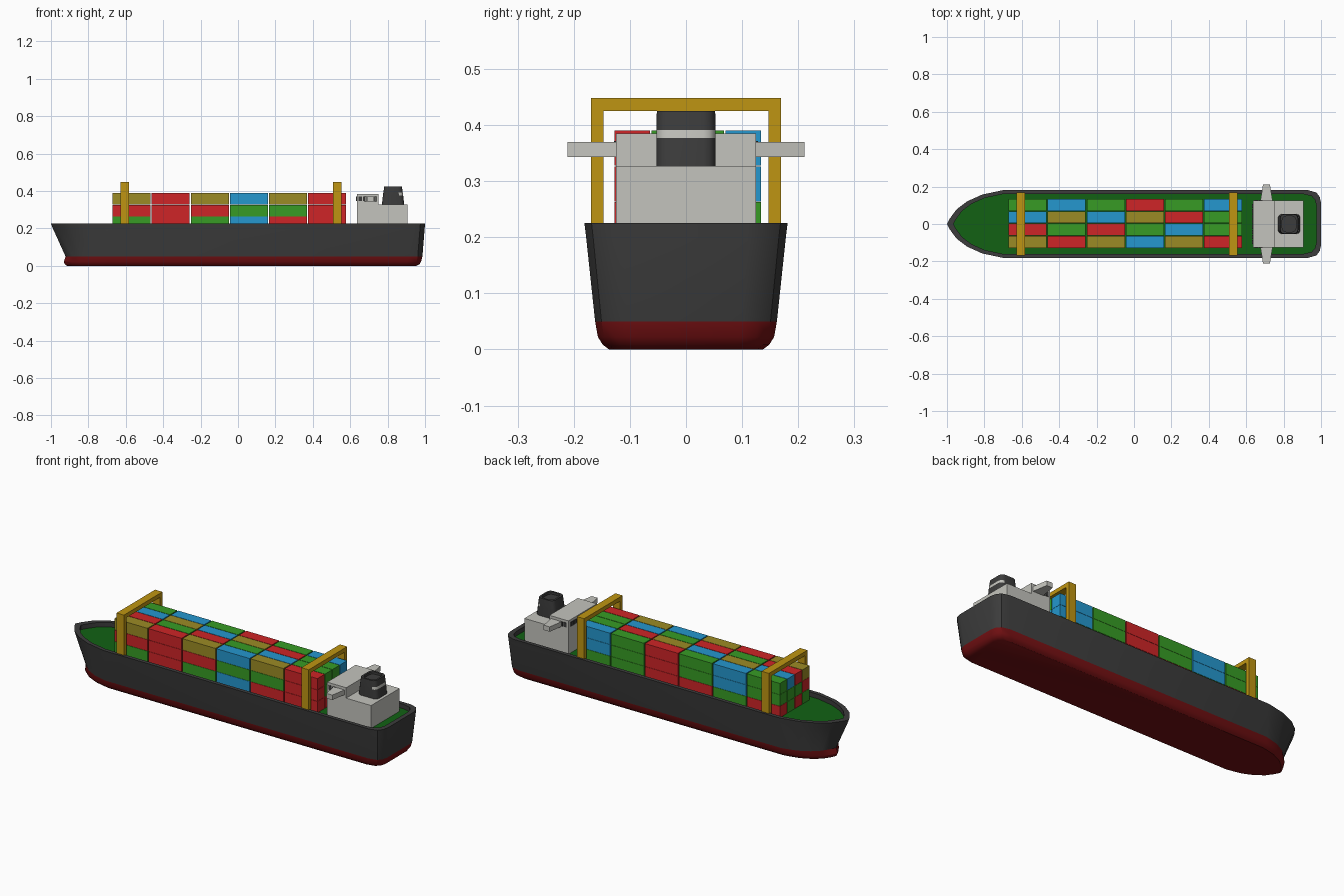
import bpy, bmesh, math, random
from mathutils import Vector

if "Cube" in bpy.data.objects:
    bpy.data.objects.remove(bpy.data.objects["Cube"])

random.seed(4)


def mat(name, r, g, b):
    m = bpy.data.materials.new(name)
    m.diffuse_color = (r, g, b, 1)
    m.use_nodes = True
    m.node_tree.nodes["Principled BSDF"].inputs["Base Color"].default_value = m.diffuse_color
    return m


DARK = mat("dark_grey", .045, .045, .045)
KEEL = mat("hull_red", .17, .005, .006)
DECK = mat("deck_green", .006, .12, .007)
PALE = mat("pale_grey", .55, .55, .51)
GOLD = mat("gantry_gold", .52, .30, .006)
BOX = {"R": mat("container_red", .62, .018, .02),
       "G": mat("container_green", .038, .33, .018),
       "B": mat("container_blue", .018, .31, .62),
       "Y": mat("container_olive", .33, .26, .018)}


def finish(name, bm, mats, smooth=None):
    bmesh.ops.recalc_face_normals(bm, faces=bm.faces)
    me = bpy.data.meshes.new(name)
    bm.to_mesh(me)
    bm.free()
    for m in mats:
        me.materials.append(m)
    ob = bpy.data.objects.new(name, me)
    bpy.context.collection.objects.link(ob)
    if smooth:
        bpy.ops.object.select_all(action='DESELECT')
        ob.select_set(True)
        bpy.context.view_layer.objects.active = ob
        bpy.ops.object.shade_smooth_by_angle(angle=math.radians(smooth))
    return ob


def add_box(bm, lo, hi):
    vs = bmesh.ops.create_cube(bm, size=1)["verts"]
    for v in vs:
        v.co = Vector([(lo[i] + hi[i]) / 2 + v.co[i] * (hi[i] - lo[i]) for i in range(3)])
    return vs


def box(name, lo, hi, m):
    bm = bmesh.new()
    add_box(bm, lo, hi)
    return finish(name, bm, [m])


def loft(bm, rings):
    """Skin closed rings of points, return vertex rings"""
    vr = [[bm.verts.new(p) for p in r] for r in rings]
    n = len(vr[0])
    for a, b in zip(vr, vr[1:]):
        for i in range(n):
            bm.faces.new((a[i], a[(i + 1) % n], b[(i + 1) % n], b[i]))
    return vr


# Hull: one plan outline, fitted to bow, stern and half width at each level
BOW = [(0, .0), (.05, .16), (.17, .43), (.36, .67), (.63, .87), (1, 1)]
STERN = [(.93, 1), (.975, .93), (.993, .8), (1, .62)]


def outline(z, xb, xs, hw):
    half = [(xb + (-.70 - xb) * a, hw * b) for a, b in BOW]
    half += [(xs - (1 - a), hw * b) for a, b in STERN]
    return [(x, y, z) for x, y in half] + [(x, -y, z) for x, y in half[:0:-1]]


levels = [(0, -.915, .955, .137), (.008, -.926, .970, .148), (.022, -.931, .979, .157),
          (.05, -.922, .986, .162), (.20, -.990, .998, .178), (.225, -1, 1, .181),
          (.225, -.965, .975, .160), (.20, -.965, .975, .160)]
bm = bmesh.new()
rings = loft(bm, [outline(*l) for l in levels])
bm.faces.new(rings[0])
deck = bm.faces.new(rings[-1])
for f in bm.faces:
    f.material_index = 1 if f.calc_center_median().z < .05 else 0
deck.material_index = 2
finish("hull", bm, [DARK, KEEL, DECK], 30)

# Containers: six bays, four rows, three tiers (outer rows listed, inner ones mixed)
rows_y = [.102, .036, -.030, -.096]
top = ["GBGRGB", "BYBYRG", "RGRGBG", "YRYBYR"]
middle = {0: "GBGRGB", 3: "RRRGGR"}
bottom = {0: "RGRRGG", 3: "GRGBRR"}
for tier in range(3):
    for row, y in enumerate(rows_y):
        for bay in range(6):
            src = (bottom, middle, dict(enumerate(top)))[tier].get(row)
            c = src[bay] if src else random.choice("RGBY")
            x, z = -.67 + bay * .2088, .20 + tier * .0637
            box("container", (x, y - .0315, z), (x + .203, y + .0315, z + .0625), BOX[c])

# Gantry frames straddling the cargo
for x in (-.605, .53):
    bm = bmesh.new()
    prof = [(-.169, .20), (-.169, .448), (.169, .448), (.169, .20),
            (.147, .20), (.147, .425), (-.147, .425), (-.147, .20)]
    face = bm.faces.new([bm.verts.new((x - .0225, y, z)) for y, z in prof])
    ext = bmesh.ops.extrude_face_region(bm, geom=[face])["geom"]
    bmesh.ops.translate(bm, vec=(.045, 0, 0),
                        verts=[g for g in ext if isinstance(g, bmesh.types.BMVert)])
    finish("gantry", bm, [GOLD])

# Deckhouse and bridge
box("deckhouse", (.635, -.125, .20), (.905, .125, .327), PALE)
box("bridge", (.635, -.125, .327), (.752, .125, .385), PALE)

for s in (-1, 1):
    # Tapered bridge wing
    bm = bmesh.new()
    for v in add_box(bm, (.675, .12, .343), (.742, .211, .370)):
        v.co.x = .708 + (v.co.x - .708) * (.55 if v.co.y > .2 else 1)
        v.co.y *= s
    finish("bridge_wing", bm, [PALE])
    # Side windows
    for x in (.645, .668):
        box("side_window", (x, s * .1265 - .0015, .347), (x + .018, s * .1265 + .0015, .371), DARK)
# Forward windows
for i in range(8):
    y = -.108 + i * .0275
    box("front_window", (.632, y, .347), (.636, y + .022, .371), DARK)

# Funnel: rounded, slightly tapered, with a pale band aft and a recessed top
def funnel_ring(z, hx, hy, c=.022):
    pts = []
    for k, (sx, sy) in enumerate([(1, 1), (-1, 1), (-1, -1), (1, -1)]):
        for j in range(4):
            a = math.radians(90 * k + 30 * j)
            pts.append((.829 + sx * (hx - c) + c * math.cos(a),
                        sy * (hy - c) + c * math.sin(a), z))
    return pts


bm = bmesh.new()
rings = loft(bm, [funnel_ring(.325, .060, .053), funnel_ring(.377, .054, .053),
                  funnel_ring(.391, .052, .053), funnel_ring(.425, .047, .052),
                  funnel_ring(.425, .037, .042), funnel_ring(.412, .037, .042)])
bm.faces.new(rings[-1])
bm.faces.new(rings[0])
bmesh.ops.recalc_face_normals(bm, faces=bm.faces)
for f in bm.faces:
    z = f.calc_center_median().z
    f.material_index = 1 if .378 < z < .390 and f.normal.x > .2 else 0
finish("funnel", bm, [DARK, PALE], 35)
